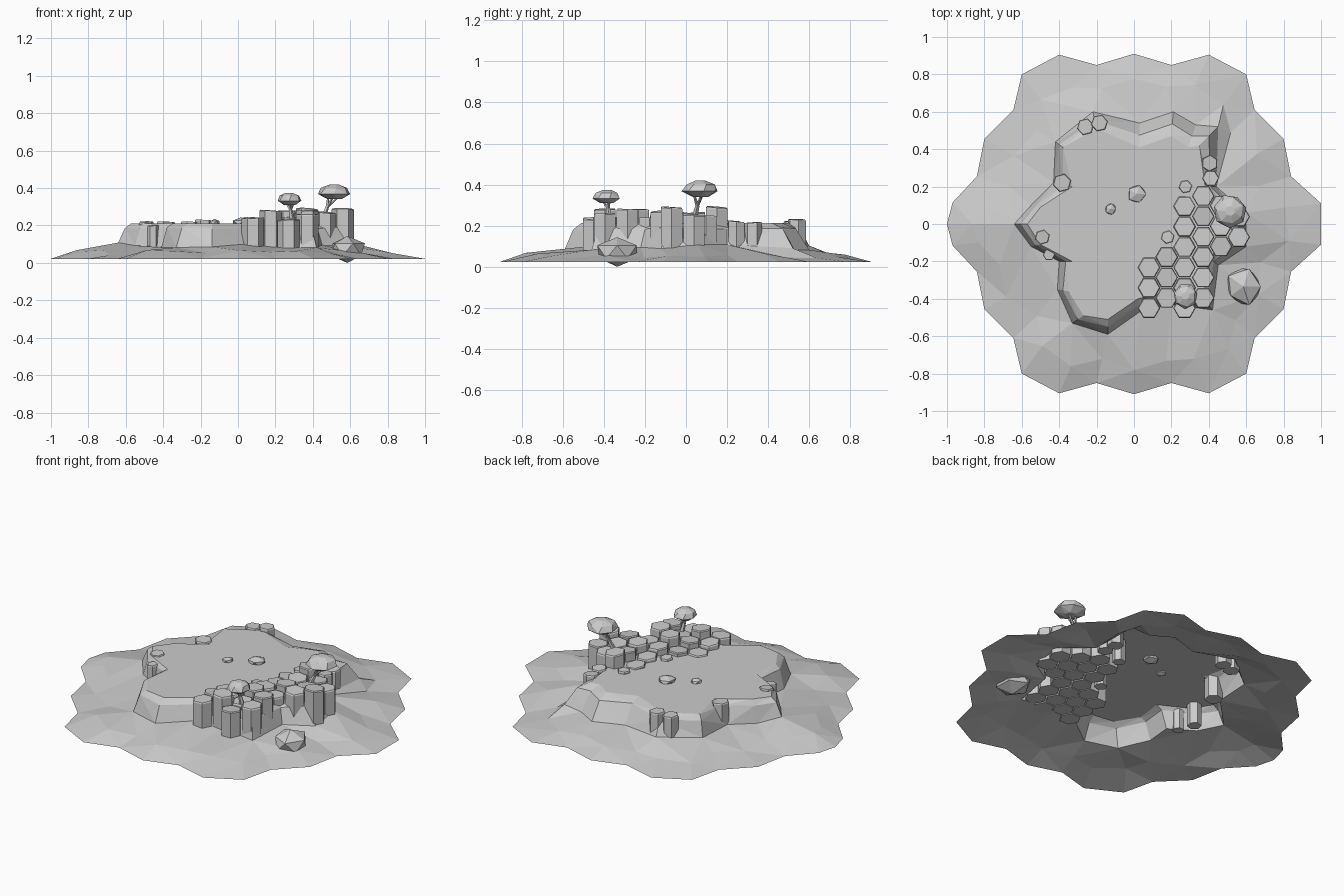
import bpy, bmesh, math, random
from mathutils import Vector
from mathutils.geometry import delaunay_2d_cdt

random.seed(4)
if "Cube" in bpy.data.objects:
    bpy.data.objects.remove(bpy.data.objects["Cube"])

stone = bpy.data.materials.new("stone grey")
stone.use_nodes = True
GREY = (0.6, 0.6, 0.6, 1)
stone.diffuse_color = GREY
stone.node_tree.nodes["Principled BSDF"].inputs["Base Color"].default_value = GREY


def finish(name, bm, recalc=True):
    if recalc:
        bmesh.ops.recalc_face_normals(bm, faces=bm.faces[:])
    mesh = bpy.data.meshes.new(name)
    bm.to_mesh(mesh)
    bm.free()
    mesh.materials.append(stone)
    obj = bpy.data.objects.new(name, mesh)
    bpy.context.collection.objects.link(obj)
    return obj


def loft(bm, rings):
    """Skin a stack of equal rings and cap both ends."""
    loops = [[bm.verts.new(p) for p in ring] for ring in rings]
    for low, high in zip(loops, loops[1:]):
        for i in range(len(low)):
            j = (i + 1) % len(low)
            bm.faces.new((low[i], low[j], high[j], high[i]))
    bm.faces.new(loops[0][::-1])
    bm.faces.new(loops[-1])


def ring(x, y, z, r, n, turn=0.0, tilt=(0, 0), rough=0.0):
    points = []
    for i in range(n):
        a = turn + math.tau * i / n
        k = r * (1 + random.uniform(-rough, rough))
        dx, dy = k * math.cos(a), k * math.sin(a)
        points.append((x + dx, y + dy, z + dx * tilt[0] + dy * tilt[1]))
    return points


# Ground sheet: scalloped shore, low slope, cliff foot, cliff shoulder, plateau rim
quarter = [(1, .11), (.84, .255), (.8, .455), (.645, .61), (.6, .8), (.4, .905), (.2, .85)]
half = quarter + [(0, .91)] + [(-x, y) for x, y in reversed(quarter)]
half[-1] = (-.97, .115)
shore = half + [(-1, 0)] + [(x, -y) for x, y in reversed(half)]

foot = [(.44, .2), (.45, .52), (.33, .53), (.21, .6), (.03, .54), (-.22, .6), (-.42, .44),
        (-.43, .22), (-.55, .1), (-.64, 0), (-.55, -.12), (-.4, -.2), (-.41, -.35),
        (-.33, -.53), (-.14, -.59), (.03, -.47), (.2, -.43), (.42, -.46), (.45, -.22),
        (.6, -.12), (.6, .06)]
rim = [(.38, .2), (.35, .42), (.29, .41), (.2, .47), (.03, .41), (-.2, .51), (-.38, .41),
       (-.33, .2), (-.5, .09), (-.57, 0), (-.5, -.11), (-.33, -.2), (-.35, -.36),
       (-.27, -.49), (-.14, -.51), (.02, -.4), (.18, -.36), (.37, -.4), (.4, -.18),
       (.52, -.08), (.52, .02)]
shoulder = [((a + c) / 2, (b + d) / 2) for (a, b), (c, d) in zip(foot, rim)]
slope = []
for x, y in shore:
    k = random.uniform(.79, .87)
    slope.append((x * k, y * k))

points, heights, edges = [], [], []
for loop, z, wobble in ((shore, .022, 0), (slope, .055, .014), (foot, .095, .014),
                        (shoulder, .187, .006), (rim, .212, 0)):
    start, n = len(points), len(loop)
    points += [Vector(p) for p in loop]
    heights += [z + random.uniform(-wobble, wobble) for _ in loop]
    edges += [(start + i, start + (i + 1) % n) for i in range(n)]

verts, _, faces, origin, _, _ = delaunay_2d_cdt(points, edges, [], 1, 1e-5)
bm = bmesh.new()
sheet = [bm.verts.new((v.x, v.y, heights[o[0]] if o else .1)) for v, o in zip(verts, origin)]
for f in faces:
    bm.faces.new([sheet[i] for i in f])
for f in bm.faces:
    f.normal_update()
    if f.normal.z < 0:
        f.normal_flip()
bmesh.ops.dissolve_limit(bm, angle_limit=.002, verts=bm.verts[:], edges=bm.edges[:])
finish("island_ground", bm, recalc=False)


# Hexagonal basalt columns
def column(bm, x, y, top, r, bottom=.08, turn=0.0):
    tilt = (random.uniform(-.1, .1), random.uniform(-.1, .1))
    loft(bm, [ring(x, y, bottom, r, 6, turn), ring(x, y, top - .006, r, 6, turn, tilt),
              ring(x, y, top, r * .92, 6, turn, tilt)])


STEP = .109
rows = [(.08, -.45, (.24, .24, .22)),
        (.175, -.395, (.28, .25, .23)),
        (.27, -.45, (.23, .24, .28, .25, .23, .22)),
        (.37, -.395, (.26, .28, .24, .27, .26, .29)),
        (.465, -.12, (.27, .26, .25)),
        (.56, -.07, (.29, .25))]
bm = bmesh.new()
for x, y, tops in rows:
    for i, top in enumerate(tops):
        column(bm, x, y + i * STEP, top, .06)
finish("basalt_columns", bm)

bm = bmesh.new()
for x, y, top, r in ((.275, .2, .225, .036), (.18, -.07, .225, .036),
                     (.405, .325, .215, .045), (.41, .245, .22, .045),
                     (-.385, .22, .22, .05), (-.26, .52, .22, .046),
                     (-.185, .54, .23, .046), (-.49, -.07, .22, .04),
                     (-.455, -.165, .2, .032)):
    column(bm, x, y, top, r, turn=random.uniform(0, .5))
finish("edge_columns", bm)


# Faceted rocks and boulder
def rock(name, x, y, z, r, h):
    bm = bmesh.new()
    bmesh.ops.create_icosphere(bm, subdivisions=1, radius=1)
    for v in bm.verts:
        k = r * random.uniform(.88, 1.12)
        v.co = (x + v.co.x * k, y + v.co.y * k, z + v.co.z * h)
    finish(name, bm)


rock("shore_boulder", .585, -.335, .072, .105, .072)
rock("plateau_rock_large", .015, .16, .215, .05, .028)
rock("plateau_rock_small", -.125, .08, .215, .032, .02)


# Trees: bent trunk, forked branches, flat faceted canopy
def limb(bm, path, radii):
    loft(bm, [ring(*p, r, 5) for p, r in zip(path, radii)])


def tree(name, base, fork, crown, r, h):
    bm = bmesh.new()
    limb(bm, (base, fork), (.016, .011))
    cx, cy, cz = crown
    for dx, dy in ((.4, .15), (-.35, .2), (0, -.4)):
        limb(bm, (fork, (cx + dx * r, cy + dy * r, cz)), (.009, .006))
    finish(name + "_trunk", bm)
    bm = bmesh.new()
    loft(bm, [ring(cx, cy, cz + h * k, r * s, 7, t, rough=.07)
              for k, s, t in ((-.35, .45, 0), (0, 1, .2), (.42, .8, .4), (.65, .3, .5))])
    bmesh.ops.triangulate(bm, faces=[f for f in bm.faces if len(f.verts) == 4])
    finish(name + "_canopy", bm)


tree("east_tree", (.45, .04, .23), (.475, .055, .295), (.515, .07, .368), .088, .078)
tree("front_tree", (.29, -.37, .22), (.28, -.38, .285), (.275, -.385, .332), .068, .065)
